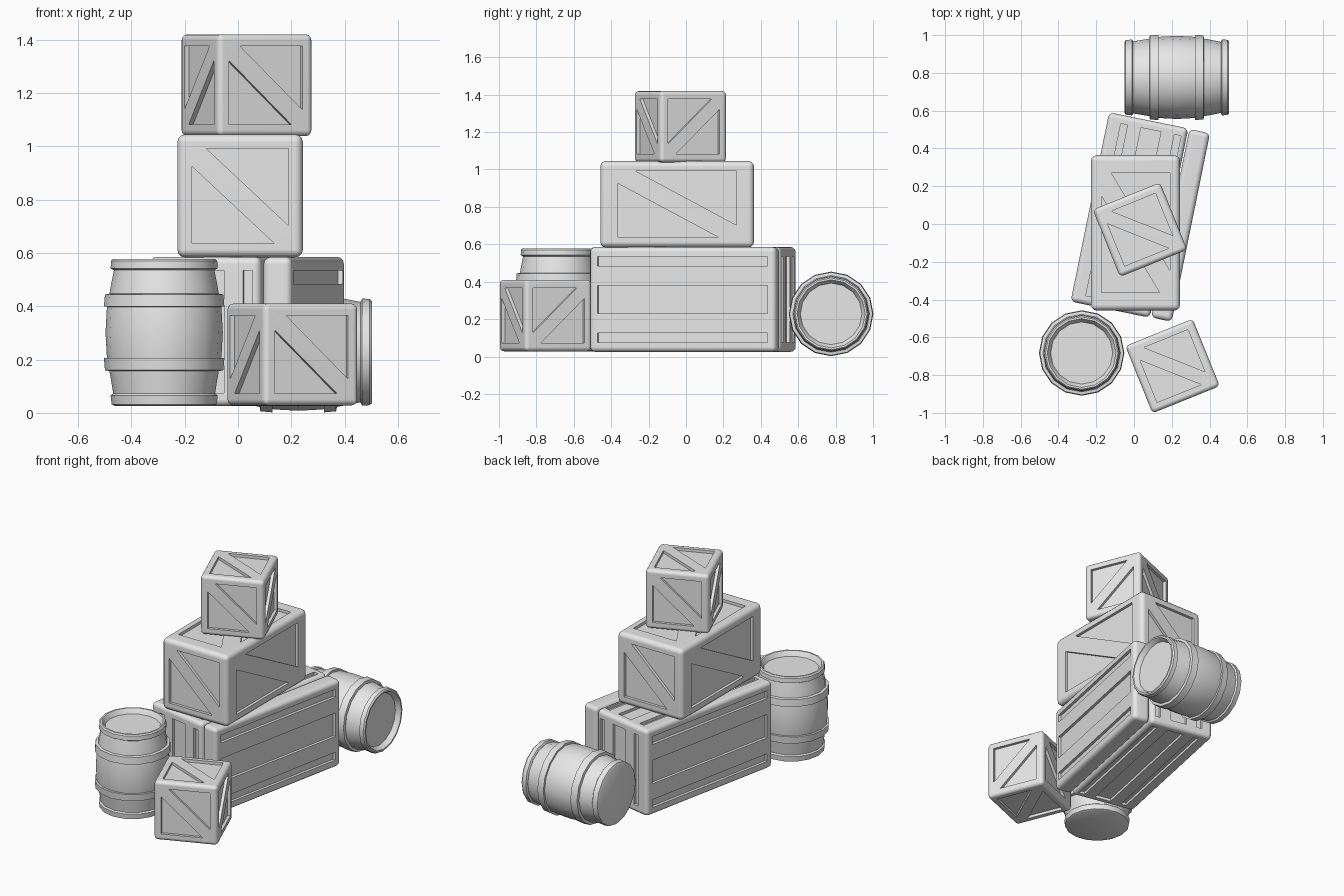
import bpy, bmesh, math
from mathutils import Vector, Matrix

if "Cube" in bpy.data.objects:
    bpy.data.objects.remove(bpy.data.objects["Cube"])

GREY = (0.8, 0.8, 0.8, 1)
grey = bpy.data.materials.new("plain grey")
grey.use_nodes = True
grey.diffuse_color = GREY
grey.node_tree.nodes["Principled BSDF"].inputs["Base Color"].default_value = GREY

X, Y, Z = Vector((1, 0, 0)), Vector((0, 1, 0)), Vector((0, 0, 1))
SIDES = [X, -X, Y, -Y]
ALL = SIDES + [Z, -Z]


def add_object(name, bm):
    bmesh.ops.recalc_face_normals(bm, faces=bm.faces)
    mesh = bpy.data.meshes.new(name)
    bm.to_mesh(mesh)
    bm.free()
    mesh.materials.append(grey)
    ob = bpy.data.objects.new(name, mesh)
    bpy.context.collection.objects.link(ob)
    return ob


def activate(ob):
    bpy.ops.object.select_all(action='DESELECT')
    ob.select_set(True)
    bpy.context.view_layer.objects.active = ob


def braced(n, flip):
    """Two triangular recesses that leave a diagonal brace between them."""
    p, g, h = 0.385, 0.115, 0.145
    s = -1 if flip and abs(n.x) > 0.5 else 1
    tri = [(-p + g, p), (p, p), (p, -p + h)]
    return [[(s * k * a, k * b) for a, b in tri] for k in (1, -1)]


def planked(n, lo, hi):
    """Three recessed strips running along the length of the crate."""
    polys = []
    across = abs(n.x) < 0.5
    if not across:
        lo, hi = -0.41, 0.41
    for f0, f1 in ((0, 0.11), (0.335, 0.665), (0.89, 1)):
        c0, c1 = lo + (hi - lo) * f0, lo + (hi - lo) * f1
        end = 0.41 if abs(n.y) > 0.5 else 0.455
        rect = [(c0, -end), (c1, -end), (c1, end), (c0, end)]
        polys.append(rect if across else [(b, a) for a, b in rect])
    return polys


def crate(name, size, center, angle, faces, pattern, radius=0.026, depth=0.018):
    dims = Vector(size)
    # rounded block
    bm = bmesh.new()
    bmesh.ops.create_cube(bm, size=1)
    bmesh.ops.scale(bm, vec=dims, verts=bm.verts)
    bmesh.ops.bevel(bm, geom=bm.edges[:], offset=radius, segments=3,
                    profile=0.5, affect='EDGES')
    block = add_object(name, bm)

    # recesses
    cut = bmesh.new()
    for n in faces:
        up = Y if abs(n.z) > 0.5 else Z
        right = up.cross(n)
        for poly in pattern(n):
            rings = []
            for off in (-depth, depth):
                rings.append([cut.verts.new(
                    (right * a + up * b + n * 0.5) * dims + n * off)
                    for a, b in poly])
            cut.faces.new(rings[0])
            cut.faces.new(rings[1])
            for i in range(len(poly)):
                j = (i + 1) % len(poly)
                cut.faces.new((rings[0][i], rings[0][j], rings[1][j], rings[1][i]))
    cutter = add_object(name + "_cutter", cut)
    cutter.hide_render = True

    mod = block.modifiers.new("recesses", 'BOOLEAN')
    mod.operation, mod.solver, mod.object = 'DIFFERENCE', 'EXACT', cutter
    activate(block)
    bpy.ops.object.modifier_apply(modifier=mod.name)
    bpy.data.objects.remove(cutter)
    bpy.ops.object.shade_smooth_by_angle(angle=math.radians(40))
    weighted = block.modifiers.new("even shading", 'WEIGHTED_NORMAL')
    weighted.keep_sharp = True
    block.location = center
    block.rotation_euler.z = math.radians(angle)
    return block


def lathe(name, profile, matrix, closed=False, sides=16):
    bm = bmesh.new()
    verts = [bm.verts.new((r, 0, z)) for r, z in profile]
    pairs = list(zip(verts, verts[1:] + verts[:1]))
    edges = [bm.edges.new(p) for p in (pairs if closed else pairs[:-1])]
    bmesh.ops.spin(bm, geom=verts + edges, cent=(0, 0, 0), axis=Z,
                   angle=math.tau, steps=sides)
    bmesh.ops.remove_doubles(bm, verts=bm.verts, dist=0.0005)
    ob = add_object(name, bm)
    activate(ob)
    bpy.ops.object.shade_smooth_by_angle(angle=math.radians(32))
    ob.matrix_world = matrix
    return ob


def barrel(name, matrix):
    # bulging staves, with a sunken lid at the top and a plain bottom
    lathe(name + "_staves",
          [(0, -0.26), (0.186, -0.26), (0.199, -0.18), (0.215, -0.09), (0.22, 0),
           (0.215, 0.09), (0.199, 0.18), (0.186, 0.245), (0.165, 0.245), (0, 0.245)],
          matrix)
    # end rims
    lathe(name + "_bottom_rim",
          [(0, -0.276), (0.185, -0.276), (0.197, -0.27), (0.201, -0.237),
           (0.192, -0.23), (0, -0.23)], matrix)
    lathe(name + "_top_rim",
          [(0.162, 0.24), (0.176, 0.268), (0.182, 0.276), (0.192, 0.276),
           (0.199, 0.268), (0.201, 0.24), (0.19, 0.234)], matrix, closed=True)
    # hoops
    for side, k in (("lower", -1), ("upper", 1)):
        lathe(f"{name}_{side}_hoop",
              [(0.2, k * 0.095), (0.226, k * 0.097), (0.222, k * 0.142), (0.2, k * 0.146)],
              matrix, closed=True)


# long bottom crate with a separate lid leaning along its side
turn = math.radians(-11.5)
rot = Matrix.Rotation(turn, 3, 'Z')
body_at = rot @ Vector((-0.033, 0.042, 0.305))
lid_at = rot @ Vector((0.243, 0.042, 0.305))
crate("long_crate", (0.428, 1.022, 0.56), body_at, -11.5, [-X, Y, -Y, Z, -Z],
      lambda n: planked(n, *((-0.43, 0.33) if n.dot(Y) > 0.5 or n.z < -0.5 else (-0.33, 0.43))))
crate("long_crate_lid", (0.111, 1.018, 0.56), lid_at, -11.5, [X],
      lambda n: planked(n, 0, 0))

# stacked and loose crates
crate("middle_crate", (0.471, 0.822, 0.462), (0.008, -0.047, 0.814), 0, ALL,
      lambda n: braced(n, False), radius=0.03)
for name, spot in (("top_crate", (0.032, -0.03, 1.229)),
                   ("ground_crate", (0.204, -0.752, 0.219))):
    crate(name, (0.384, 0.384, 0.382), spot, 22, ALL,
          lambda n: braced(n, True), radius=0.022)

# barrels
barrel("standing_barrel", Matrix.Translation((-0.277, -0.683, 0.302)))
barrel("lying_barrel", Matrix.Translation((0.226, 0.776, 0.228))
       @ Matrix.Rotation(math.pi / 2, 4, 'Y'))
